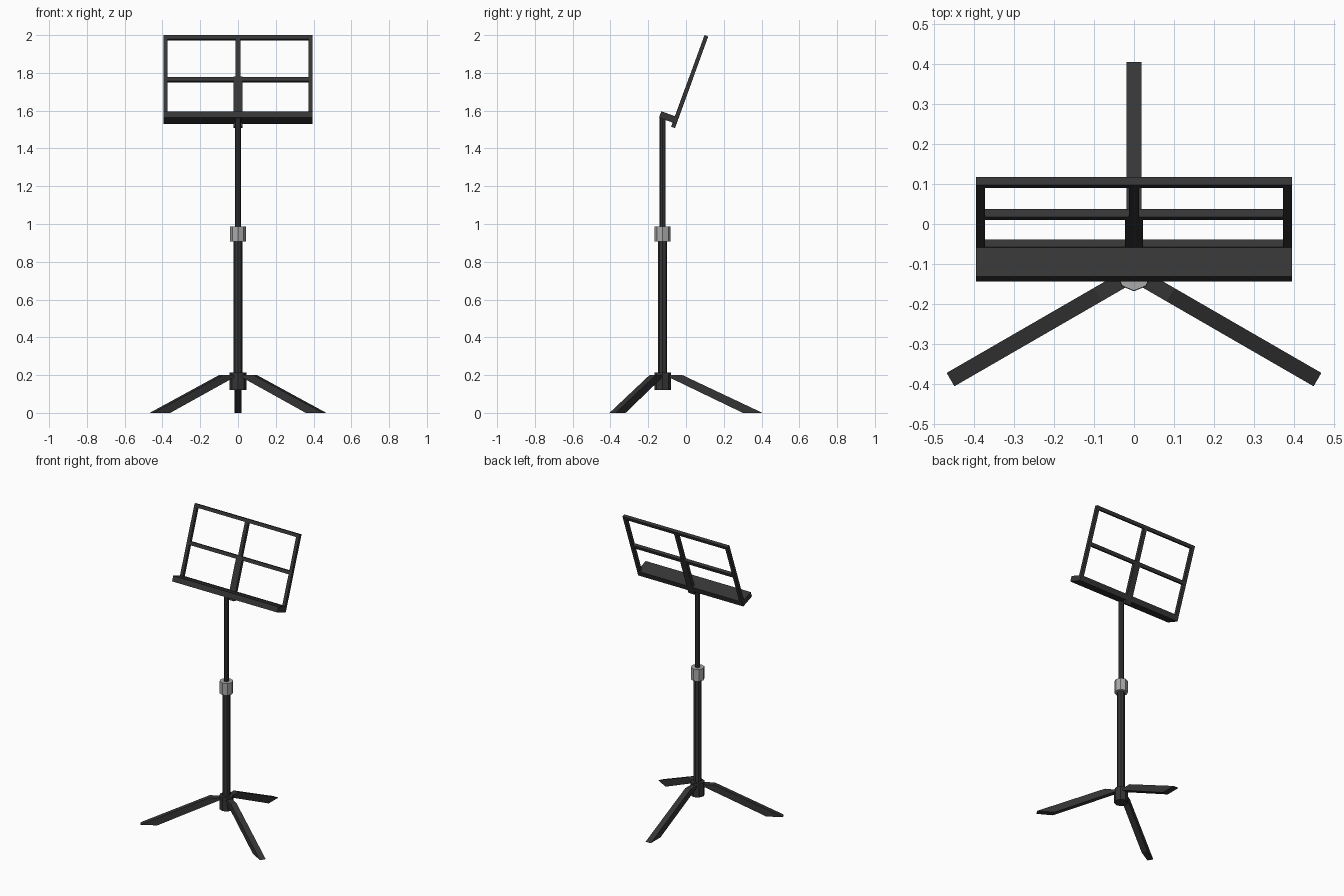
import bpy, bmesh, math
from mathutils import Matrix, Vector

if "Cube" in bpy.data.objects:
    bpy.data.objects.remove(bpy.data.objects["Cube"])


def material(name, rgb):
    m = bpy.data.materials.new(name)
    m.diffuse_color = (*rgb, 1)
    m.use_nodes = True
    m.node_tree.nodes["Principled BSDF"].inputs["Base Color"].default_value = m.diffuse_color
    return m


BLACK = material("matte_black", (0.036, 0.036, 0.036))
GREY = material("light_grey", (0.4, 0.4, 0.4))
POLE_Y = -0.124


def finish(name, bm, mat):
    bmesh.ops.recalc_face_normals(bm, faces=bm.faces)
    me = bpy.data.meshes.new(name)
    bm.to_mesh(me)
    bm.free()
    me.materials.append(mat)
    ob = bpy.data.objects.new(name, me)
    bpy.context.collection.objects.link(ob)
    return ob


def tube(name, r, z0, z1, mat=BLACK):
    """Eight-sided upright tube on the pole axis, corners on the axes."""
    bm = bmesh.new()
    bmesh.ops.create_cone(bm, cap_ends=True, segments=8, radius1=r, radius2=r,
                          depth=z1 - z0)
    # make sure a corner faces the front
    if min(abs(v.co.x) for v in bm.verts) > r * 0.1:
        bmesh.ops.rotate(bm, verts=bm.verts,
                         matrix=Matrix.Rotation(math.pi / 8, 3, 'Z'))
    bmesh.ops.translate(bm, verts=bm.verts, vec=(0, POLE_Y, (z0 + z1) / 2))
    return finish(name, bm, mat)


# Telescopic pole, clamp collar and leg hub
tube("leg_hub", 0.044, 0.122, 0.215)
tube("lower_pole", 0.024, 0.2, 0.93)
tube("upper_pole", 0.0165, 0.92, 1.565)
tube("clamp_collar", 0.0425, 0.907, 0.988, GREY)

# Three splayed legs: slanted bars cut level at floor and hub
LEG_PROFILE = [(0.01, 0.2), (0.105, 0.2), (0.529, 0), (0.425, 0)]
for name, deg in (("back_leg", 90), ("left_leg", 210), ("right_leg", 330)):
    bm = bmesh.new()
    face = bm.faces.new([bm.verts.new((r, -0.0193, z)) for r, z in LEG_PROFILE])
    ext = bmesh.ops.extrude_face_region(bm, geom=[face])["geom"]
    bmesh.ops.translate(bm, vec=(0, 0.0386, 0),
                        verts=[g for g in ext if isinstance(g, bmesh.types.BMVert)])
    bm.transform(Matrix.Translation((0, POLE_Y, 0))
                 @ Matrix.Rotation(math.radians(deg), 4, 'Z'))
    finish(name, bm, BLACK)

# Desk space: origin at the top front edge, leaning back 20 degrees
DESK = Matrix.Translation((0, 0.098, 2.0)) @ Matrix.Rotation(math.radians(-20), 4, 'X')
T = 0.021


def desk_bar(name, x0, x1, s0, s1, front=0.0, back=T):
    """Box in desk space; s is the distance down from the top edge."""
    bm = bmesh.new()
    bmesh.ops.create_cube(bm, size=1)
    size = Vector((x1 - x0, back - front, s1 - s0))
    mid = Vector(((x0 + x1) / 2, (front + back) / 2, -(s0 + s1) / 2))
    bm.transform(DESK @ Matrix.Translation(mid) @ Matrix.Diagonal((*size, 1)))
    return finish(name, bm, BLACK)


# Open desk frame
W = 0.394
I = W - 0.022
desk_bar("desk_top_bar", -W, W, 0, 0.022)
desk_bar("desk_middle_bar", -I, I, 0.235, 0.258)
desk_bar("desk_bottom_bar", -W, W, 0.456, 0.493)
desk_bar("desk_left_bar", -W, -I, 0.022, 0.456)
desk_bar("desk_right_bar", I, W, 0.022, 0.456)
desk_bar("desk_upper_centre_bar", -0.012, 0.012, 0.022, 0.235)
desk_bar("desk_lower_centre_bar", -0.0225, 0.0225, 0.2345, 0.516, -0.0005, T + 0.0005)

# Ledge that holds the sheets
desk_bar("sheet_ledge", -W, W, 0.457, 0.493, -0.077, 0.0)
